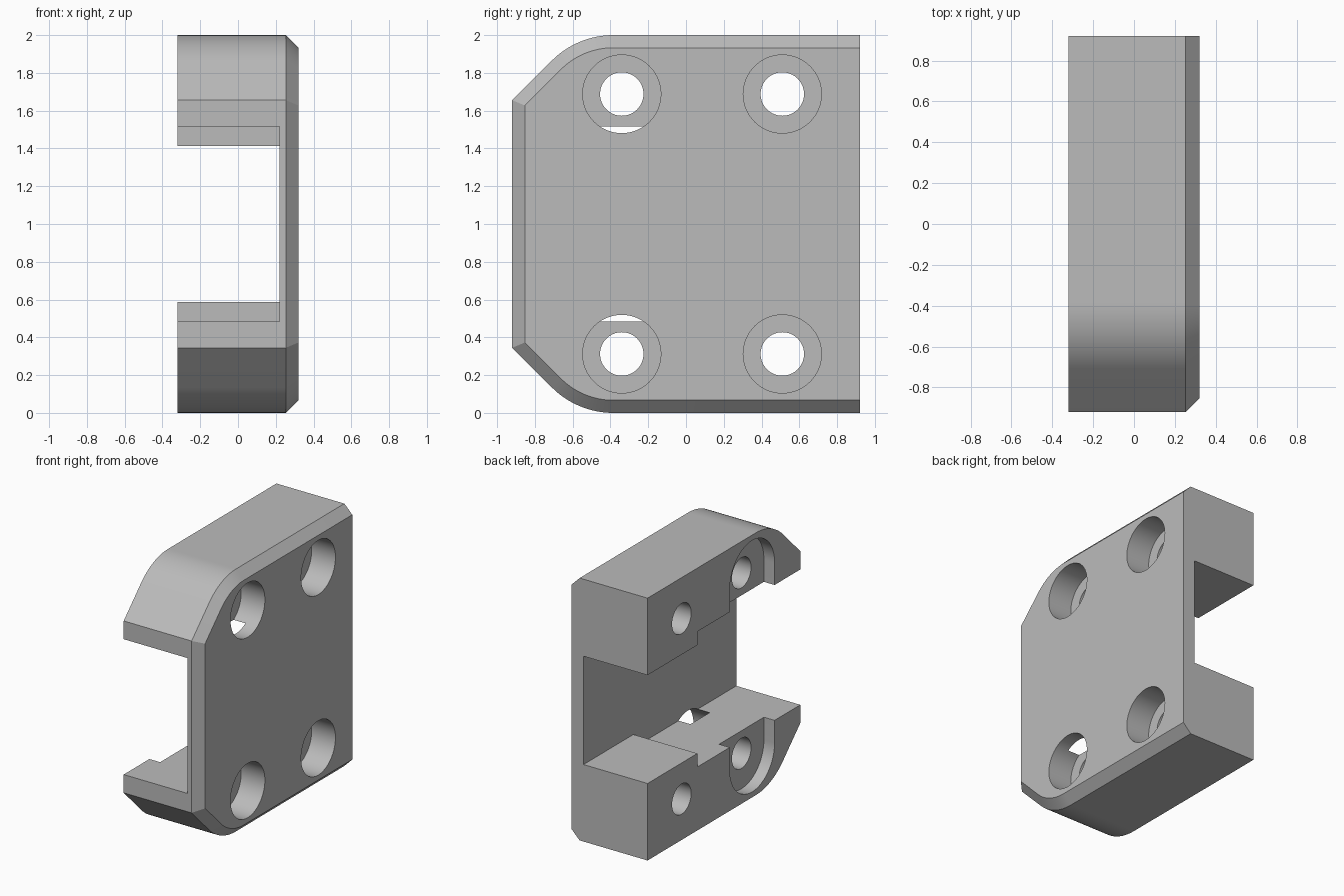
import bpy
import bmesh
from math import sin, cos, pi, radians, sqrt

if "Cube" in bpy.data.objects:
    bpy.data.objects.remove(bpy.data.objects["Cube"], do_unlink=True)

FRONT, BACK, HEIGHT = -0.92, 0.92, 2.0
LEFT, RIGHT = 0.32, -0.32
CHAMFER = 0.067
CORNER_R = 0.46
MID = HEIGHT / 2
HOLE_Y = (-0.34, 0.51)
HOLE_Z = 0.312

grey = bpy.data.materials.new("plain grey")
grey.use_nodes = True
colour = (0.5, 0.5, 0.5, 1)
grey.diffuse_color = colour
grey.node_tree.nodes["Principled BSDF"].inputs["Base Color"].default_value = colour


def loft(name, sections):
    """Solid through matching (x, [(y, z), ...]) sections."""
    bm = bmesh.new()
    rings = [[bm.verts.new((x, y, z)) for y, z in pts] for x, pts in sections]
    n = len(rings[0])
    for a, b in zip(rings, rings[1:]):
        for i in range(n):
            j = (i + 1) % n
            bm.faces.new((a[i], a[j], b[j], b[i]))
    bm.faces.new(rings[0])
    bm.faces.new(rings[-1])
    bmesh.ops.recalc_face_normals(bm, faces=bm.faces)
    mesh = bpy.data.meshes.new(name)
    bm.to_mesh(mesh)
    bm.free()
    mesh.materials.append(grey)
    obj = bpy.data.objects.new(name, mesh)
    bpy.context.collection.objects.link(obj)
    return obj


def arc(cy, cz, r, start, end, steps):
    return [(cy + r * cos(start + (end - start) * i / steps),
             cz + r * sin(start + (end - start) * i / steps))
            for i in range(steps + 1)]


def mirrored(points):
    return [(y, HEIGHT - z) for y, z in points]


def outline(inset):
    """Side profile: square back, rounded then sloped front corners."""
    centre_y = FRONT + 0.21 + CORNER_R * sin(pi / 4)
    lower = [(BACK, inset)]
    lower += arc(centre_y, CORNER_R, CORNER_R - inset, -pi / 2, -3 * pi / 4, 16)
    knee = CORNER_R * (1 - cos(pi / 4)) + 0.21
    lower.append((FRONT + inset, knee + inset * (sqrt(2) - 1)))
    return lower + mirrored(lower)[::-1]


# Main body with a chamfered outer face
body = loft("clamp_body", [(RIGHT, outline(0)), (LEFT - CHAMFER, outline(0)),
                           (LEFT, outline(CHAMFER))])

# Stepped channel, wider toward the front
channel = [(1.2, 0.587), (0.32, 0.587), (0.32, 0.484), (-1.2, 0.484)]
cutters = [loft("channel_cutter",
                [(-0.6, channel + mirrored(channel)[::-1]),
                 (0.22, channel + mirrored(channel)[::-1])])]

# Bolt holes with counterbores on the outer face
for y in HOLE_Y:
    for z in (HOLE_Z, HEIGHT - HOLE_Z):
        for name, r, x0, x1 in (("bolt_hole", 0.115, -0.6, 0.6),
                                ("counterbore", 0.207, 0.12, 0.6)):
            ring = arc(y, z, r, 0, 2 * pi, 64)[:-1]
            cutters.append(loft(name + "_cutter", [(x0, ring), (x1, ring)]))

# Round-ended recesses on the inner face, open to the channel
slot = arc(HOLE_Y[0], HOLE_Z, 0.27, -pi, 0, 40)
slot += [(HOLE_Y[0] + 0.27, 0.7), (HOLE_Y[0] - 0.27, 0.7)]
for pts in (slot, mirrored(slot)):
    cutters.append(loft("recess_cutter", [(-0.6, pts), (-0.23, pts)]))

bpy.ops.object.select_all(action="DESELECT")
body.select_set(True)
bpy.context.view_layer.objects.active = body
for cutter in cutters:
    cutter.hide_render = True
    mod = body.modifiers.new("cut", "BOOLEAN")
    mod.operation = "DIFFERENCE"
    mod.solver = "EXACT"
    mod.object = cutter
    bpy.ops.object.modifier_apply(modifier=mod.name)
    bpy.data.objects.remove(cutter, do_unlink=True)

bpy.ops.object.shade_smooth_by_angle(angle=radians(20))
